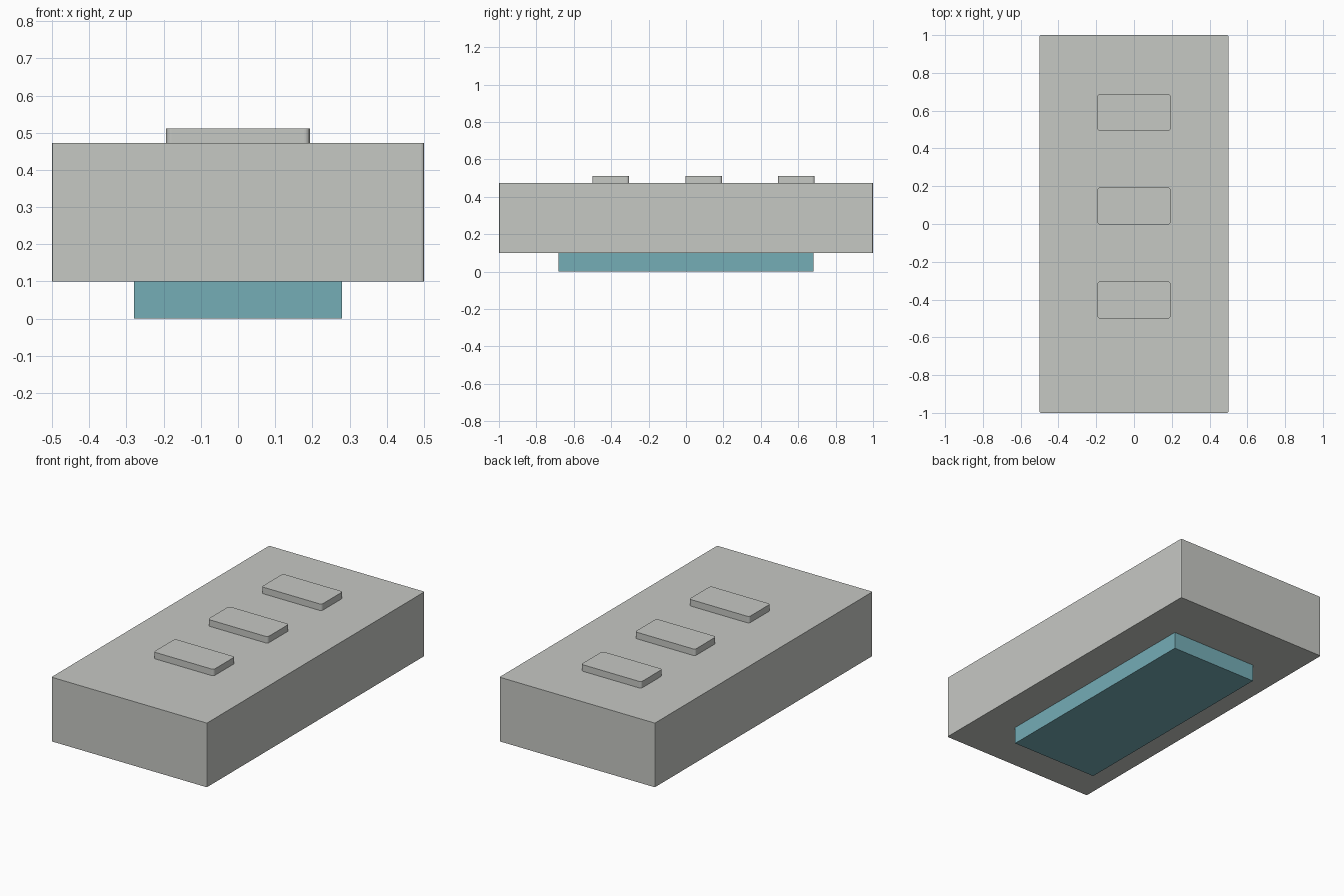
import bpy
import bmesh
from mathutils import Vector

cube = bpy.data.objects.get("Cube")
if cube:
    bpy.data.objects.remove(cube, do_unlink=True)


def make_material(name, rgb):
    mat = bpy.data.materials.new(name)
    mat.use_nodes = True
    color = (*rgb, 1.0)
    mat.diffuse_color = color
    mat.node_tree.nodes["Principled BSDF"].inputs["Base Color"].default_value = color
    return mat


def make_block(name, low, high, mat, radius=0.0, segments=1):
    """Box between two corners, with optionally rounded upright edges."""
    low, high = Vector(low), Vector(high)
    bm = bmesh.new()
    bmesh.ops.create_cube(bm, size=1.0)
    bmesh.ops.scale(bm, vec=high - low, verts=bm.verts)
    if radius:
        upright = [e for e in bm.edges
                   if abs(e.verts[0].co.z - e.verts[1].co.z) > 0.001]
        bmesh.ops.bevel(bm, geom=upright, offset=radius, segments=segments,
                        profile=0.5, affect='EDGES')
    mesh = bpy.data.meshes.new(name)
    bm.to_mesh(mesh)
    bm.free()
    mesh.materials.append(mat)
    obj = bpy.data.objects.new(name, mesh)
    obj.location = (low + high) / 2
    bpy.context.collection.objects.link(obj)
    return obj


grey = make_material("light_grey", (0.565, 0.578, 0.552))
teal = make_material("muted_teal", (0.178, 0.418, 0.468))

# Main housing
make_block("body", (-0.5, -1.0, 0.10), (0.5, 1.0, 0.473), grey, 0.006, 2)

# Recessed foot underneath
make_block("base_pad", (-0.28, -0.683, 0.0), (0.28, 0.683, 0.10), teal)

# Row of raised buttons on top
for place, y in (("front", -0.402), ("middle", 0.095), ("back", 0.59)):
    make_block(place + "_button", (-0.193, y - 0.098, 0.473),
               (0.193, y + 0.098, 0.511), grey, 0.014, 4)
